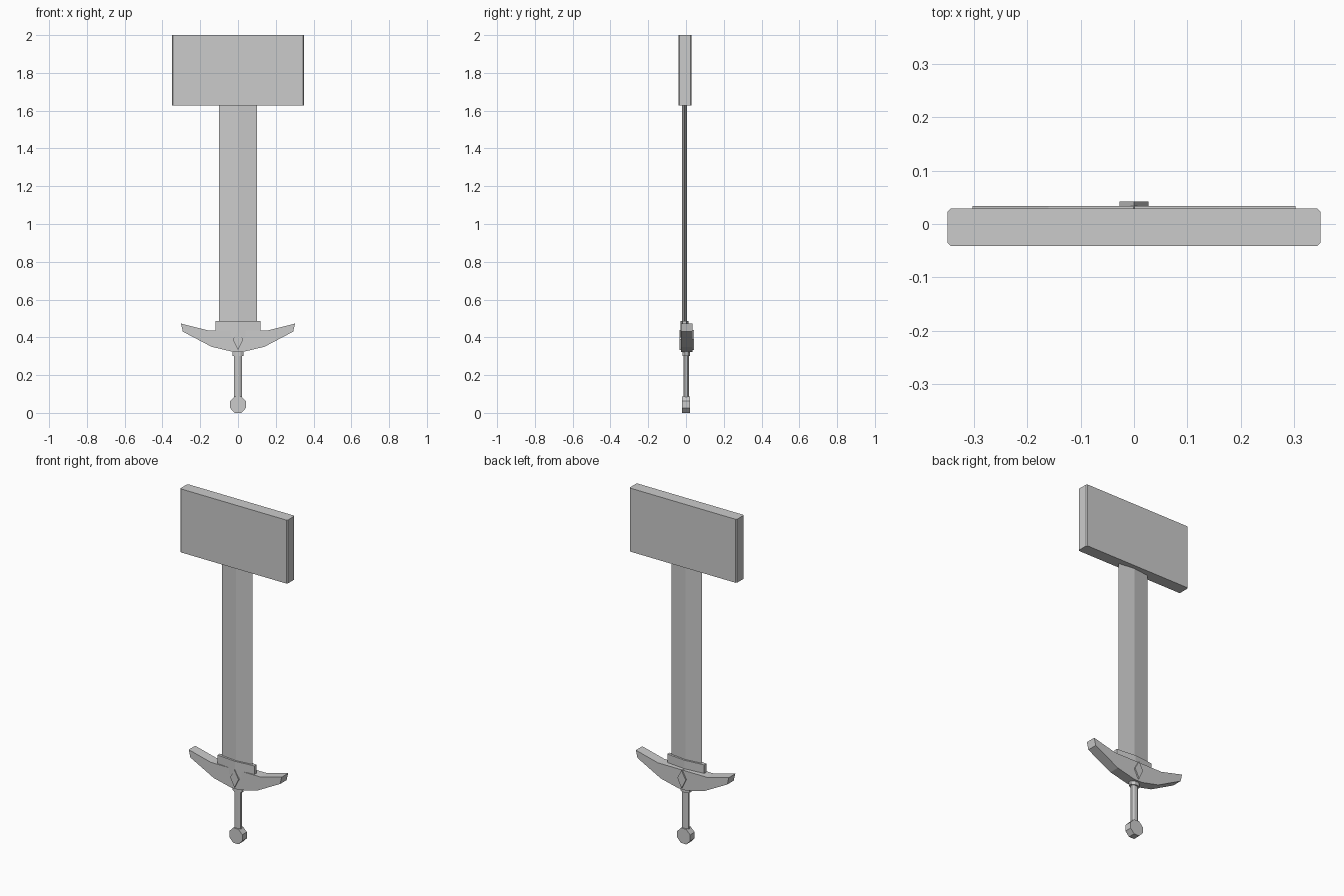
import bpy, bmesh, math

if "Cube" in bpy.data.objects:
    bpy.data.objects.remove(bpy.data.objects["Cube"])


def prism(name, pts, axis, lo, hi):
    """Extrude an outline: axis 'Z' takes (x, y) points, axis 'Y' takes (x, z)."""
    place = (lambda a, b, t: (a, b, t)) if axis == 'Z' else (lambda a, b, t: (a, t, b))
    bm = bmesh.new()
    rings = [[bm.verts.new(place(a, b, t)) for a, b in pts] for t in (lo, hi)]
    n = len(pts)
    for ring in rings:
        bm.faces.new(ring)
    for i in range(n):
        j = (i + 1) % n
        bm.faces.new((rings[0][i], rings[0][j], rings[1][j], rings[1][i]))
    bmesh.ops.recalc_face_normals(bm, faces=bm.faces)
    mesh = bpy.data.meshes.new(name)
    bm.to_mesh(mesh)
    bm.free()
    obj = bpy.data.objects.new(name, mesh)
    bpy.context.collection.objects.link(obj)
    return obj


def mirrored(half):
    """Complete a right-hand outline by mirroring it across x = 0."""
    return half + [(-x, v) for x, v in reversed(half) if x > 1e-6]


def octagon(rx, ry, cx=0, cy=0):
    """Octagon with flat sides, rx and ry being the half widths."""
    k = 1 / math.cos(math.pi / 8)
    return [(cx + rx * k * math.cos(math.pi * (i + .5) / 4),
             cy + ry * k * math.sin(math.pi * (i + .5) / 4)) for i in range(8)]


BLADE_Y = -0.008   # centre plane of blade and block
HILT_Y = 0.004     # centre plane of guard and handle

# Block at the blade's end, vertical edges chamfered
prism("end_block", mirrored([(0.343, -0.041), (0.349, -0.035),
                             (0.349, 0.023), (0.343, 0.029)]), 'Z', 1.627, 2.0)

# Blade with a central ridge on each side
prism("blade", [(0.1, BLADE_Y), (0, BLADE_Y + 0.012),
                (-0.1, BLADE_Y), (0, BLADE_Y - 0.012)], 'Z', 0.40, 1.64)

# Ridged collar around the blade's base
prism("blade_collar", mirrored([(0, BLADE_Y - 0.022), (0.12, BLADE_Y - 0.010),
                                (0.12, BLADE_Y + 0.010), (0, BLADE_Y + 0.022)]),
      'Z', 0.40, 0.487)

# Swept crossguard
prism("crossguard", mirrored([(0.026, 0.323), (0.14, 0.35), (0.292, 0.43),
                              (0.302, 0.473), (0.16, 0.437)]),
      'Y', HILT_Y - 0.030, HILT_Y + 0.030)

# Diamond ornament showing on both faces of the guard
prism("diamond_ornament", [(0.027, 0.388), (0, 0.438), (-0.027, 0.388), (0, 0.333)],
      'Y', HILT_Y - 0.038, HILT_Y + 0.038)

# Handle: ferrule, grip and pommel
prism("ferrule", octagon(0.030, 0.020, 0, HILT_Y - 0.002), 'Z', 0.302, 0.33)
prism("grip", octagon(0.021, 0.014, 0, HILT_Y - 0.003), 'Z', 0.075, 0.31)
prism("pommel", octagon(0.042, 0.044, 0, 0.044), 'Y', -0.020, 0.022)
